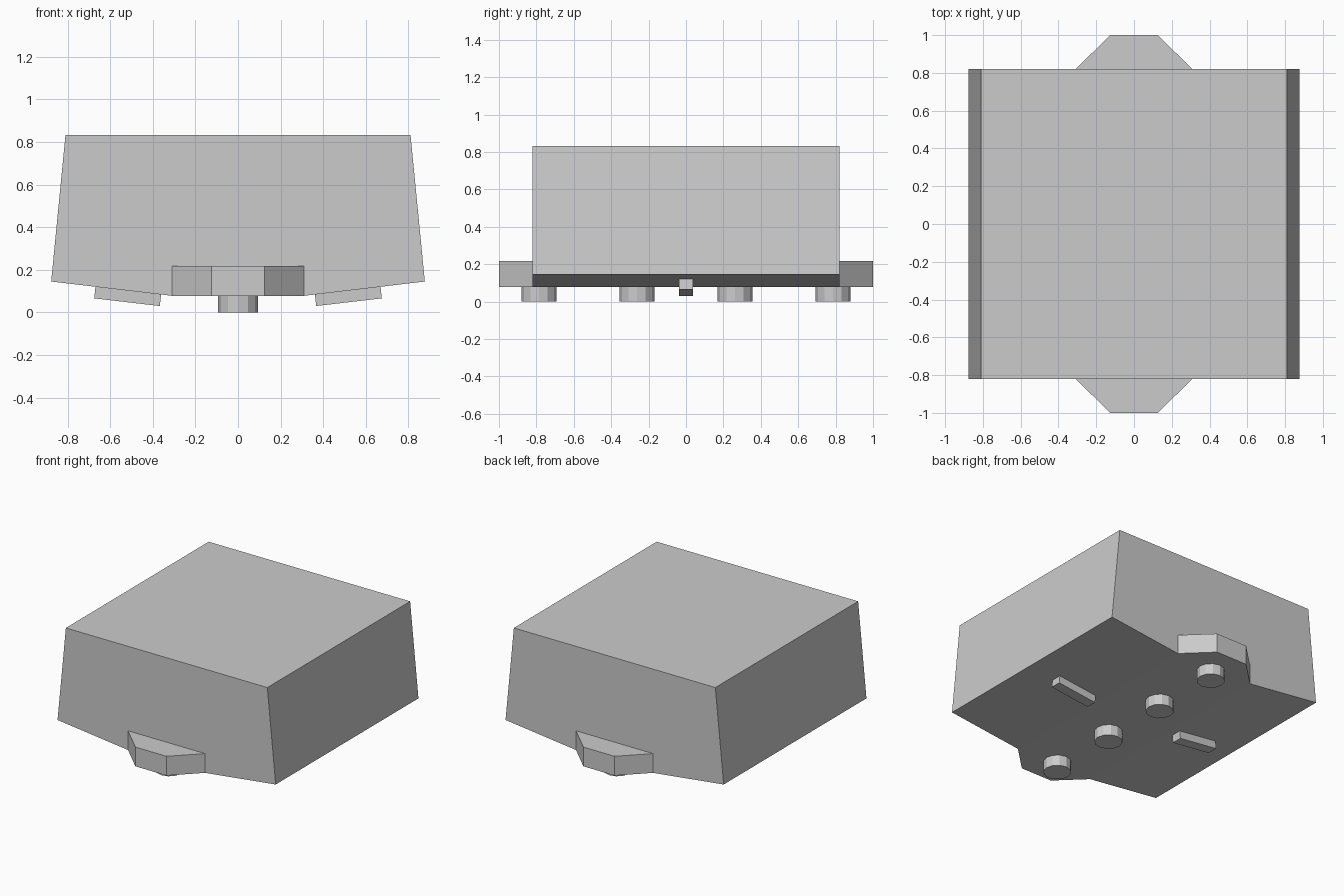
import bpy, math
from mathutils import Matrix

cube = bpy.data.objects.get("Cube")
if cube:
    bpy.data.objects.remove(cube, do_unlink=True)

grey = bpy.data.materials.new("plain_grey")
grey.use_nodes = True
colour = (0.6, 0.6, 0.6, 1)
grey.diffuse_color = colour
grey.node_tree.nodes["Principled BSDF"].inputs["Base Color"].default_value = colour

FLOOR = 0.078      # underside of the body
HALF_LENGTH = 0.82


def prism(name, outline, low, high, matrix=Matrix()):
    """Extrude a counter-clockwise xy outline from low to high, then place it."""
    n = len(outline)
    verts = [(x, y, h) for h in (low, high) for x, y in outline]
    faces = [list(range(n))[::-1], list(range(n, 2 * n))]
    faces += [(i, (i + 1) % n, (i + 1) % n + n, i + n) for i in range(n)]
    mesh = bpy.data.meshes.new(name)
    mesh.from_pydata([matrix @ v for v in map(lambda p: Matrix.Translation(p).translation, verts)], [], faces)
    mesh.materials.append(grey)
    obj = bpy.data.objects.new(name, mesh)
    bpy.context.collection.objects.link(obj)
    return obj


# Tapered body with a shallow keel, its end profile swept front to back
half = [(0.31, FLOOR), (0.877, 0.145), (0.81, 0.832)]
profile = half + [(-x, z) for x, z in reversed(half)]
prism("body", profile, -HALF_LENGTH, HALF_LENGTH, Matrix.Rotation(math.pi / 2, 4, "X"))

# Tapered end blocks
block = [(-0.31, -0.8), (-0.31, -HALF_LENGTH), (-0.125, -1), (0.125, -1),
         (0.31, -HALF_LENGTH), (0.31, -0.8)]
for name, turn in (("front_block", 0), ("back_block", math.pi)):
    prism(name, block, FLOOR, 0.218, Matrix.Rotation(turn, 4, "Z"))

# Row of round pegs under the keel
circle = [(0.093 * math.cos(i * math.tau / 12), 0.093 * math.sin(i * math.tau / 12))
          for i in range(12)]
for i in range(4):
    y = (i - 1.5) * 0.524
    prism(f"peg_{i + 1}", circle, 0, FLOOR + 0.005, Matrix.Translation((0, y, 0)))

# Sloping bars under each side
bar = [(0.367, 0.03), (0.675, 0.066), (0.669, 0.122), (0.361, 0.086)]
for name, turn in (("left_bar", 0), ("right_bar", math.pi)):
    prism(name, bar, -0.038, 0.038,
          Matrix.Rotation(turn, 4, "Z") @ Matrix.Rotation(math.pi / 2, 4, "X"))
